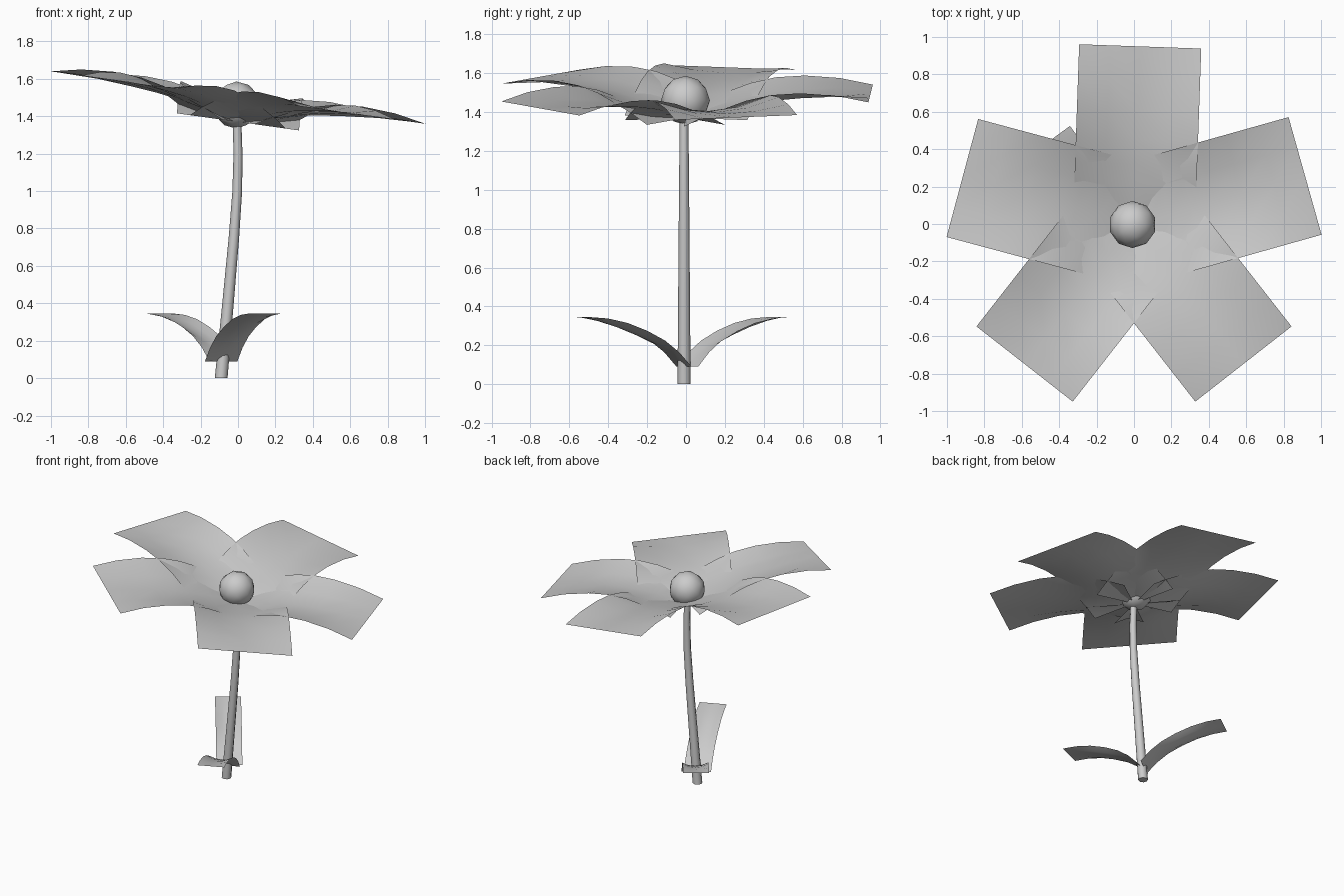
import bpy, bmesh, math
from mathutils import Vector

cube = bpy.data.objects.get("Cube")
if cube:
    bpy.data.objects.remove(cube)

GREY = (0.6, 0.6, 0.6, 1)
mat = bpy.data.materials.new("plain_grey")
mat.use_nodes = True
mat.diffuse_color = GREY
mat.node_tree.nodes["Principled BSDF"].inputs["Base Color"].default_value = GREY


def finish(bm, name):
    for f in bm.faces:
        f.smooth = True
    mesh = bpy.data.meshes.new(name)
    bm.to_mesh(mesh)
    bm.free()
    mesh.materials.append(mat)
    obj = bpy.data.objects.new(name, mesh)
    bpy.context.collection.objects.link(obj)
    return obj


def blade(name, profile, width, sag, angle, origin=(0, 0), tilt=0.0, cols=4):
    """Curved strip along a (distance, height) profile, hollowed between its ends."""
    a = math.radians(angle)
    out, side = Vector((math.cos(a), math.sin(a))), Vector((-math.sin(a), math.cos(a)))
    length = profile[-1][0]
    bm = bmesh.new()
    rows = []
    for u, z in profile:
        row = []
        for c in range(cols + 1):
            t = 2 * c / cols - 1
            p = Vector(origin) + out * u + side * (t * width / 2)
            dip = sag * math.sin(math.pi * u / length) * (1 - t * t)
            row.append(bm.verts.new((p.x, p.y, z - dip - tilt * p.x)))
        rows.append(row)
    for r0, r1 in zip(rows, rows[1:]):
        for c in range(cols):
            bm.faces.new((r0[c], r1[c], r1[c + 1], r0[c + 1]))
    return finish(bm, name)


# Petals: five broad strips on a head that leans to one side
petal = [(0, 1.37), (0.1, 1.42), (0.2, 1.46), (0.32, 1.505), (0.45, 1.535),
         (0.6, 1.545), (0.78, 1.533), (0.95, 1.5)]
for i, angle in enumerate((88, 15.7, -52, -128, 165)):
    blade(f"petal_{i + 1}", petal, 0.653, 0.07, angle, tilt=0.14)

# Leaves: two arching strips at the foot of the stem
leaf = [(0, 0.09), (0.07, 0.165), (0.15, 0.225), (0.25, 0.275),
        (0.36, 0.315), (0.47, 0.338), (0.57, 0.345)]
blade("front_leaf", leaf, 0.19, 0.03, -66, (-0.09, -0.01))
blade("back_leaf", leaf, 0.18, 0.03, 126, (-0.08, 0.01))

# Flower centre
bm = bmesh.new()
bmesh.ops.create_icosphere(bm, subdivisions=2, radius=0.126)
bmesh.ops.translate(bm, verts=bm.verts, vec=(-0.008, -0.003, 1.46))
finish(bm, "flower_centre")

# Stem: bent, tapering tube with closed ends
path = [(-0.09, 0, 0.034), (-0.058, 0.35, 0.031), (-0.022, 0.75, 0.028),
        (-0.004, 1.0, 0.026), (0.0, 1.2, 0.024), (-0.005, 1.37, 0.023)]
SIDES = 8
bm = bmesh.new()
rings = []
for x, z, r in path:
    rings.append([bm.verts.new((x + r * math.cos(k * math.tau / SIDES),
                                -0.01 + r * math.sin(k * math.tau / SIDES), z))
                  for k in range(SIDES)])
for r0, r1 in zip(rings, rings[1:]):
    for k in range(SIDES):
        n = (k + 1) % SIDES
        bm.faces.new((r0[k], r0[n], r1[n], r1[k]))
bm.faces.new(rings[0][::-1])
bm.faces.new(rings[-1])
stem = finish(bm, "stem")
bpy.ops.object.select_all(action="DESELECT")
stem.select_set(True)
bpy.context.view_layer.objects.active = stem
bpy.ops.object.shade_smooth_by_angle(angle=math.radians(50))
